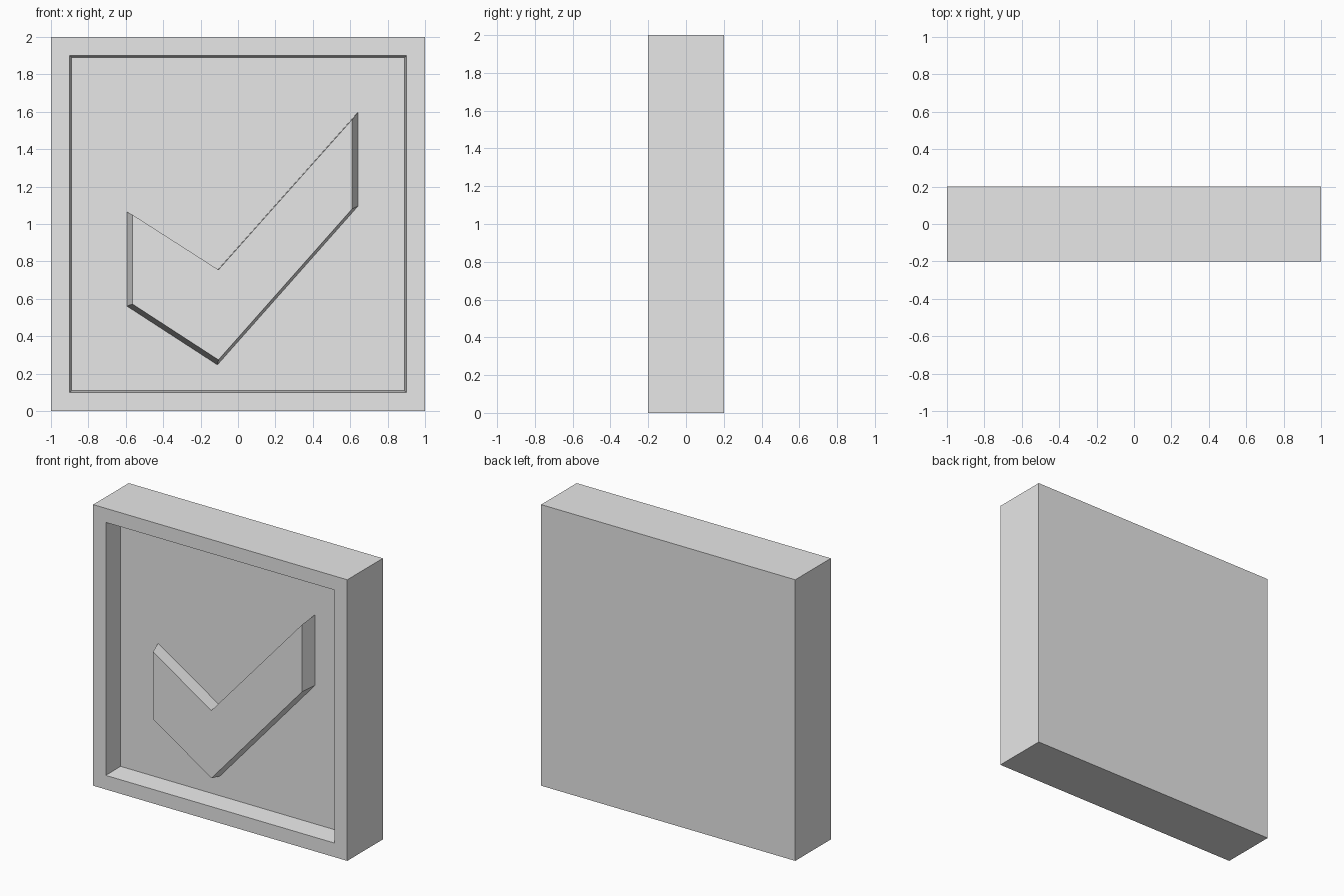
import bpy
import bmesh
from mathutils import Vector

cube = bpy.data.objects.get("Cube")
if cube:
    bpy.data.objects.remove(cube, do_unlink=True)

FRONT_Y, FLOOR_Y, TICK_Y = -0.2, -0.05, -0.15

grey = bpy.data.materials.new("plain_grey")
grey.use_nodes = True
grey.diffuse_color = (0.8, 0.8, 0.8, 1)
grey.node_tree.nodes["Principled BSDF"].inputs["Base Color"].default_value = grey.diffuse_color


def finish(bm, name):
    bmesh.ops.recalc_face_normals(bm, faces=bm.faces[:])
    mesh = bpy.data.meshes.new(name)
    bm.to_mesh(mesh)
    bm.free()
    mesh.materials.append(grey)
    obj = bpy.data.objects.new(name, mesh)
    bpy.context.collection.objects.link(obj)
    return obj


# Square tile with a shallow tray, its walls slightly drafted
bm = bmesh.new()
bmesh.ops.create_cube(bm, size=1)
bmesh.ops.scale(bm, vec=(2, 0.4, 2), verts=bm.verts[:])
bmesh.ops.translate(bm, vec=(0, 0, 1), verts=bm.verts[:])
bm.normal_update()
front = min(bm.faces, key=lambda f: f.calc_center_median().y)
for border in (0.1, 0.01):
    bmesh.ops.inset_region(bm, faces=[front], thickness=border, use_even_offset=True)
bmesh.ops.translate(bm, vec=(0, FLOOR_Y - FRONT_Y, 0), verts=front.verts[:])
finish(bm, "framed_tile")

# Raised tick on the tray floor, tapering towards its front face
tick = [(-0.594, 1.064), (-0.594, 0.561), (-0.11, 0.247),
        (0.642, 1.096), (0.642, 1.599), (-0.11, 0.754)]
centre = Vector((0, 0, 0.78))
bm = bmesh.new()
rings = []
for y, taper in ((FLOOR_Y, 1), (TICK_Y, 0.95)):
    ring = []
    for x, z in tick:
        p = centre + (Vector((x, 0, z)) - centre) * taper
        ring.append(bm.verts.new((p.x, y, p.z)))
    rings.append(ring)
    bm.faces.new(ring)
base, top = rings
for i in range(len(tick)):
    j = (i + 1) % len(tick)
    bm.faces.new((base[i], base[j], top[j], top[i]))
finish(bm, "tick_mark")
